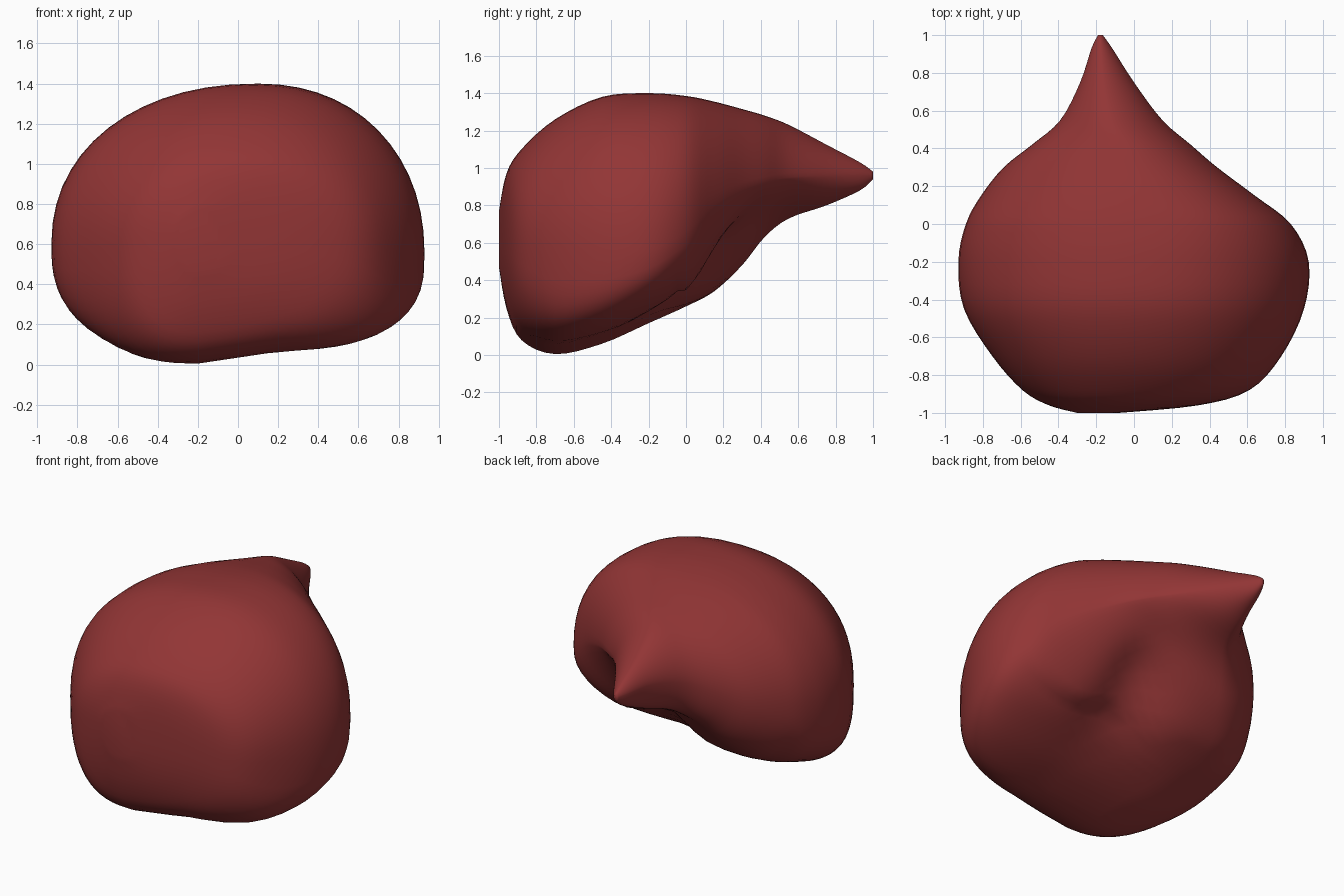
import bpy, bmesh, math

if "Cube" in bpy.data.objects:
    bpy.data.objects.remove(bpy.data.objects["Cube"])

# Cross-sections from front to pointed back:
# y, left x, right x, left z, right z, top x, top z, bottom x, bottom z, lower roundness
KEYS = [
    (-1.00, -.30, -.08, .65, .60, -.18, .77, -.18, .47, 2.0),
    (-0.96, -.45, .34, .63, .62, -.05, .97, -.20, .25, 2.4),
    (-0.88, -.59, .61, .60, .60, .00, 1.10, -.20, .08, 3.1),
    (-0.70, -.75, .78, .58, .58, .03, 1.26, -.20, .005, 4.2),
    (-0.45, -.90, .90, .58, .56, .07, 1.38, -.23, .06, 4.2),
    (-0.20, -.93, .925, .60, .56, .10, 1.40, -.36, .17, 3.4),
    (0.00, -.89, .83, .64, .66, .10, 1.385, -.47, .26, 2.6),
    (0.15, -.81, .64, .69, .80, .05, 1.355, -.49, .34, 1.8),
    (0.30, -.69, .44, .77, .88, .00, 1.315, -.44, .48, 1.4),
    (0.42, -.54, .30, .86, .92, -.05, 1.28, -.36, .63, 1.3),
    (0.55, -.39, .15, .94, .95, -.12, 1.23, -.26, .73, 1.4),
    (0.75, -.285, .00, .98, .96, -.16, 1.125, -.20, .80, 1.7),
    (0.93, -.225, -.115, .97, .96, -.175, 1.03, -.175, .88, 2.0),
    (1.00, -.19, -.165, .96, .96, -.178, .98, -.178, .94, 2.0),
]
STEPS, QUARTER = 4, 14


def spline(a, b, c, d, t):
    """Catmull-Rom blend of four sections."""
    return [0.5 * (2 * q + (r - p) * t + (2 * p - 5 * q + 4 * r - s) * t * t
                   + (3 * q - p - 3 * r + s) * t ** 3)
            for p, q, r, s in zip(a, b, c, d)]


def quarter(side, pole, n, reverse):
    """Superellipse arc between a side point and a top/bottom point."""
    pts = []
    for k in range(QUARTER):
        a = math.pi / 2 * k / QUARTER
        if reverse:
            a = math.pi / 2 - a
        u = max(math.cos(a), 0) ** (2 / n)
        v = max(math.sin(a), 0) ** (2 / n)
        pts.append((pole[0] + (side[0] - pole[0]) * u,
                    side[1] + (pole[1] - side[1]) * v))
    return pts


def section(key):
    y, xl, xr, zl, zr, xt, zt, xb, zb, n = key
    left, right, top, bottom = (xl, zl), (xr, zr), (xt, zt), (xb, zb)
    up = 2.15 - 0.4 * min(max(y / 0.5, 0), 1)
    upper = quarter(right, top, up, False) + quarter(left, top, up, True)
    lower = (quarter(left, bottom, min(max(n, 2.2), 2.7), False)
             + quarter(right, bottom, n, True))
    # Valley in the underside between the two lobes, right lobe slightly raised
    dent = 0.5 * math.exp(-((y - .14) / .25) ** 2)
    lift = 0.1 if y < 0 else 0
    lower = [(x, z + max(zr - z, 0) * (
        dent * math.exp(-((x - .13) / .22) ** 2)
        + lift * min(max((x + .2) / .4, 0), 1))) for x, z in lower]
    return [(x, y, max(z, 0)) for x, z in upper + lower]


# Interpolated sections
sections = []
for i in range(len(KEYS) - 1):
    four = [KEYS[min(max(i + j, 0), len(KEYS) - 1)] for j in (-1, 0, 1, 2)]
    sections += [spline(*four, s / STEPS) for s in range(STEPS)]
sections.append(KEYS[-1])

# Loft the rounded body, its dented underside and pointed tip
bm = bmesh.new()
rings = [[bm.verts.new(p) for p in section(s)] for s in sections]
for r0, r1 in zip(rings, rings[1:]):
    for k in range(len(r0)):
        m = (k + 1) % len(r0)
        bm.faces.new((r0[k], r0[m], r1[m], r1[k]))
bm.faces.new(rings[0])
bm.faces.new(rings[-1])
bmesh.ops.recalc_face_normals(bm, faces=bm.faces)
for f in bm.faces:
    f.smooth = True

mesh = bpy.data.meshes.new("pointed_body")
bm.to_mesh(mesh)
bm.free()
body = bpy.data.objects.new("pointed_body", mesh)
bpy.context.collection.objects.link(body)

# Single dull red colour
red = bpy.data.materials.new("dull red")
red.diffuse_color = (0.29, 0.036, 0.036, 1)
red.use_nodes = True
red.node_tree.nodes["Principled BSDF"].inputs["Base Color"].default_value = red.diffuse_color
mesh.materials.append(red)
